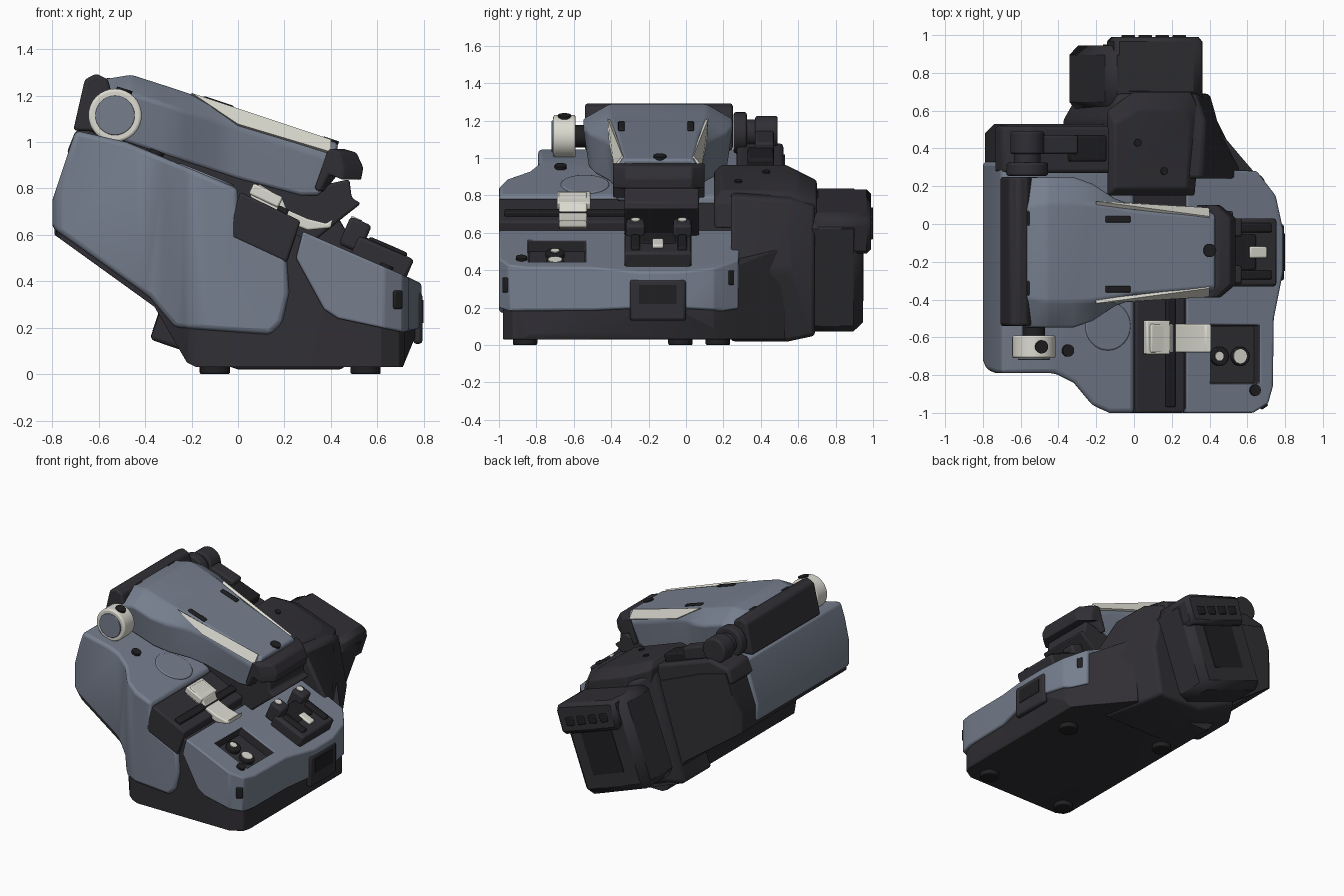
import bpy, bmesh, math

cube = bpy.data.objects.get("Cube")
if cube:
    bpy.data.objects.remove(cube)


def material(name, color):
    m = bpy.data.materials.new(name)
    m.use_nodes = True
    m.diffuse_color = (*color, 1)
    m.node_tree.nodes["Principled BSDF"].inputs["Base Color"].default_value = (*color, 1)
    return m


BLUE = material("slate blue", (.18, .21, .27))
DARK = material("charcoal", (.03, .028, .034))
BLACK = material("near black", (.014, .014, .016))
WHITE = material("off white", (.72, .71, .64))


def finish(bm, name, mat, bevel=0, segments=3):
    bmesh.ops.recalc_face_normals(bm, faces=bm.faces)
    me = bpy.data.meshes.new(name)
    bm.to_mesh(me)
    bm.free()
    me.materials.append(mat)
    ob = bpy.data.objects.new(name, me)
    bpy.context.collection.objects.link(ob)
    if bevel:
        add_bevel(ob, bevel, segments)
    return ob


def add_bevel(ob, width, segments=3):
    b = ob.modifiers.new("soft edges", "BEVEL")
    b.width, b.segments, b.limit_method = width, segments, "ANGLE"
    b.angle_limit = math.radians(25)


def loft(name, rings, mat, bevel=0, segments=3):
    bm = bmesh.new()
    vs = [[bm.verts.new(p) for p in r] for r in rings]
    n = len(vs[0])
    for a, b in zip(vs, vs[1:]):
        for i in range(n):
            j = (i + 1) % n
            bm.faces.new((a[i], a[j], b[j], b[i]))
    bm.faces.new(vs[0])
    bm.faces.new(vs[-1][::-1])
    return finish(bm, name, mat, bevel, segments)


def prism(name, profile, y0, y1, mat, bevel=0, segments=3):
    return loft(name, [[(x, y, z) for x, z in profile] for y in (y0, y1)], mat, bevel, segments)


def box(name, centre, size, mat, tilt=0, bevel=0, segments=2, turn=0):
    bm = bmesh.new()
    bmesh.ops.create_cube(bm, size=1)
    bmesh.ops.scale(bm, vec=size, verts=bm.verts)
    ob = finish(bm, name, mat, bevel, segments)
    ob.location, ob.rotation_euler = centre, (0, tilt, turn)
    return ob


def cylinder(name, centre, radius, length, mat, axis="Z", tilt=0, bevel=0):
    bm = bmesh.new()
    bmesh.ops.create_cone(bm, cap_ends=True, segments=32, radius1=radius, radius2=radius, depth=length)
    ob = finish(bm, name, mat, bevel)
    ob.location = centre
    ob.rotation_euler = (math.pi / 2 if axis == "Y" else 0, tilt, 0)
    return ob


def boolean(ob, cutter, operation):
    cut = ob.modifiers.new("cut", "BOOLEAN")
    cut.operation, cut.object, cut.solver = operation, cutter, "EXACT"
    cut.material_mode = "TRANSFER"
    deps = bpy.context.evaluated_depsgraph_get()
    me = bpy.data.meshes.new_from_object(ob.evaluated_get(deps))
    ob.modifiers.clear()
    ob.data = me
    bpy.data.objects.remove(cutter)


def shell(name, profile, plan, mat):
    """Side profile intersected with a plan outline."""
    ob = prism(name, profile, -1.2, 1.2, mat)
    boolean(ob, loft("cutter", [[(x, y, z) for x, y in plan] for z in (-.5, 2)], mat), "INTERSECT")
    return ob


# Main body: dark core with two blue shells
front_plan = [(-.8, -.72), (-.78, -.77), (-.73, -.79), (-.42, -.79), (-.32, -.84), (-.22, -.96), (-.13, -1),
              (.63, -1), (.71, -.95), (.735, -.86), (.74, -.5), (.79, -.25), (.8, -.08), (.75, .15), (.65, .28)]
core_plan = [(x * .98, y * .978) for x, y in front_plan] + [(.58, .34), (.42, .53), (-.74, .53), (-.79, .48)]
core = shell("lower_body", [(-.79, .6), (-.36, .29), (-.22, .05), (-.18, .03), (.71, .03), (.78, .2), (.77, .37),
                            (.28, .585), (0, .76), (-.5, .97), (-.69, 1.02), (-.79, .74)], core_plan, DARK)
left = shell("left_cover", [(-.8, .63), (-.38, .33), (-.27, .2), (.14, .17), (.19, .22), (.22, .35), (.21, .5),
                            (0, .6), (0, .8), (-.48, 1), (-.7, 1.05), (-.8, .75)],
             front_plan + [(.4, .33), (-.8, .33)], BLUE)
right = shell("right_cover", [(.28, .615), (.25, .5), (.37, .28), (.43, .24), (.71, .18), (.79, .2), (.79, .39),
                              (.74, .415)], front_plan + [(.4, .29), (.1, .29)], BLUE)

# Recessed button pocket, lined dark
SLOPE = .41
for part in (core, right):
    boolean(part, box("cutter", (.53, -.69, .495), (.28, .31, .15), DARK, SLOPE), "DIFFERENCE")
for part in (core, left, right):
    add_bevel(part, .022)
box("pocket_floor", (.505, -.69, .432), (.27, .30, .03), DARK, SLOPE)
for x, r in ((.45, .024), (.56, .038)):
    z = .457 - .435 * (x - .505)
    cylinder("button_well", (x, -.70, z), .05, .04, BLACK, tilt=SLOPE, bevel=.006)
    cylinder("button", (x, -.70, z + .02), r, .014, WHITE, tilt=SLOPE)
cylinder("thumb_dish", (-.14, -.54, .855), .13, .02, BLUE, tilt=.38, bevel=.009)

# Fibre channel across the front
prism("channel_block", [(-.05, .6), (.21, .48), (.27, .66), (.01, .785)], -1, -.3, DARK, .012)
box("channel_rail", (.19, -.62, .70), (.05, .7, .04), BLACK, .42, .006)
prism("channel_clip", [(.05, .77), (.09, .82), (.19, .76), (.21, .71), (.3, .67), (.38, .65), (.41, .67),
                       (.4, .63), (.3, .62), (.1, .70)], -.68, -.53, WHITE, .008)
box("clip_pad", (.12, -.6, .77), (.14, .18, .05), WHITE, .45, .008)

# Lid built from cross-sections along x
sections = [(-.58, .40, .24, 1.27), (-.46, .40, .26, 1.29), (-.32, .40, .26, 1.245), (-.22, .365, .255, 1.212),
            (-.1, .285, .24, 1.172), (0, .25, .22, 1.138), (.27, .24, .2, 1.05), (.43, .23, .185, .995)]
rings = []
for x, half, top, zt in sections:
    xb = min(x, .35)
    zb = max(.99 - .33 * (x + .45), .77)
    rings.append([(xb, -.15 - half * .92, zb), (x, -.15 - half, zt - .08), (x, -.15 - top, zt),
                  (x, -.15 + top, zt), (x, -.15 + half, zt - .08), (xb, -.15 + half * .92, zb)])
loft("lid", rings, BLUE, .014)
prism("lid_rear", [(-.71, 1.05), (-.66, 1.27), (-.61, 1.295), (-.56, 1.27), (-.5, 1.04)], -.54, .25, DARK, .015)
for y in (-.34, .03):
    box("lid_latch", (-.555, y, 1.245), (.04, .08, .06), BLACK, .3, .008)
    box("lid_slot", (-.085, y - .005, 1.17), (.14, .035, .016), BLACK, .32, .007)
for s in (-1, 1):
    loft("lid_trim", [[(-.2, -.15 + s * .27, 1.212), (.4, -.15 + s * .19, 1.012), (.4, -.15 + s * .236, .958),
                       (0, -.15 + s * .262, 1.078)],
                      [(-.2, -.15 + s * .25, 1.2), (.4, -.15 + s * .18, 1.0), (.4, -.15 + s * .22, .948),
                       (0, -.15 + s * .245, 1.07)]], WHITE)
cylinder("lid_button", (.40, -.14, 1.006), .035, .016, BLACK, tilt=.32)
lip = [(.33, .80), (.42, .965), (.45, .972), (.51, .955), (.54, .89), (.53, .835), (.43, .86), (.37, .785)]
loft("lid_lip", [[(.33 + (x - .33) * k, y, z) for x, z in lip]
                 for y, k in ((-.39, .6), (-.32, 1), (.03, 1), (.1, .6))], DARK, .015)
prism("lid_support", [(-.4, .9), (-.4, .97), (.3, .8), (.48, .84), (.49, .76), (.53, .735), (.46, .68), (.3, .55)],
      -.33, .07, DARK, .012)

# Hinge pins at both ends of the lid
cylinder("hinge_knob", (-.53, -.65, 1.115), .115, .12, WHITE, "Y", bevel=.012)
cylinder("hinge_cap", (-.53, -.712, 1.115), .085, .014, BLUE, "Y", bevel=.004)
cylinder("hinge_pin", (-.53, -.57, 1.115), .06, .08, BLACK, "Y")
cylinder("knob_screw", (-.49, -.65, 1.222), .035, .016, BLACK, tilt=.3)
for y, r, w in ((.29, .11, .07), (.36, .07, .1), (.43, .09, .12)):
    cylinder("rear_hinge", (-.565, y, 1.135), r, w, DARK, "Y", bevel=.012)
prism("rear_hinge_cover", [(-.74, .95), (-.7, 1.05), (-.55, 1.08), (-.1, .92), (-.1, .75)], .27, .52, DARK, .02)
box("hinge_arm", (-.46, .42, 1.09), (.32, .1, .09), DARK, .33, .012)
box("hinge_stop", (-.25, .4, .99), (.2, .14, .08), BLACK, .35, .012)

# Rear housing and battery
loft("rear_housing", [[(x, y, z) for x, z in p] for y, p in (
    (.24, [(-.38, .15), (0, .02), (.46, .02), (.6, .4), (.36, .8), (-.1, .9)]),
    (.55, [(-.38, .15), (0, .02), (.4, .02), (.44, .4), (.38, .78), (-.14, .9)]),
    (.69, [(-.3, .2), (0, .05), (.34, .05), (.4, .4), (.33, .74), (-.08, .86)]))], DARK, .02)
loft("rear_cap", [[(x, y, z - .36 * x) for x, y in p] for z, p in (
    (.74, [(-.14, .15), (.32, .15), (.36, .58), (.3, .70), (0, .70), (-.14, .6)]),
    (.88, [(-.14, .15), (.32, .15), (.36, .58), (.3, .70), (0, .70), (-.14, .6)]),
    (.93, [(-.1, .19), (.28, .19), (.3, .53), (.25, .6), (.02, .6), (-.1, .53)]))], DARK, .012)
for x, y in ((.02, .43), (.16, .28)):
    cylinder("cap_screw", (x, y, .932 - .36 * x), .02, .014, BLACK, tilt=.35)
box("battery", (.01, .77, .455), (.55, .35, .65), DARK, .35, .05, 1)
box("battery_panel", (.01, .945, .42), (.26, .008, .3), BLACK, .35)
prism("battery_top", [(-.1, .84), (-.15, .64), (.31, .48), (.37, .66), (.34, .7)], .68, .99, DARK, .035, 1)
for i in range(4):
    box("battery_ridge", (-.03 + .09 * i, .985, .70 - .033 * i), (.06, .03, .06), BLACK, .35, .006)

# Clamp on the right shelf
box("clamp_base", (.62, -.15, .5), (.26, .36, .1), DARK, SLOPE, .015)
box("clamp_bridge", (.565, -.15, .545), (.16, .2, .07), BLACK, SLOPE, .015)
for y in (-.27, -.02):
    box("clamp_ear", (.505, y, .6), (.1, .1, .13), DARK, SLOPE, .015)
    cylinder("clamp_screw", (.51, y, .667), .024, .012, WHITE, tilt=SLOPE)
    box("clamp_rail", (.64, y, .535), (.18, .05, .05), BLACK, SLOPE, .01)
box("clamp_tab", (.655, -.15, .54), (.1, .06, .03), WHITE, SLOPE, .008)

# Screws, side port, slots and feet
cylinder("body_screw", (-.35, -.67, .953), .032, .02, BLACK, tilt=.38)
cylinder("corner_screw", (.64, -.88, .462), .03, .02, BLACK, tilt=SLOPE)
box("side_port", (.775, -.15, .24), (.04, .3, .22), DARK, 0, .015)
box("port_opening", (.795, -.15, .27), (.008, .2, .1), BLACK)
box("strap_slot", (.685, -.96, .32), (.045, .03, .08), BLACK, 0, .008, turn=.6)
box("strap_slot", (.67, .235, .36), (.03, .04, .08), BLACK, 0, .008, turn=.65)
for x, y in ((-.1, -.86), (.55, -.86), (.55, -.03), (-.1, .17)):
    cylinder("foot", (x, y, .02), .065, .04, BLACK, bevel=.008)

# Smooth rounded edges while keeping creases sharp
for ob in bpy.context.scene.objects:
    ob.select_set(ob.type == "MESH")
    if ob.type == "MESH":
        bpy.context.view_layer.objects.active = ob
bpy.ops.object.shade_smooth_by_angle(angle=math.radians(30))
